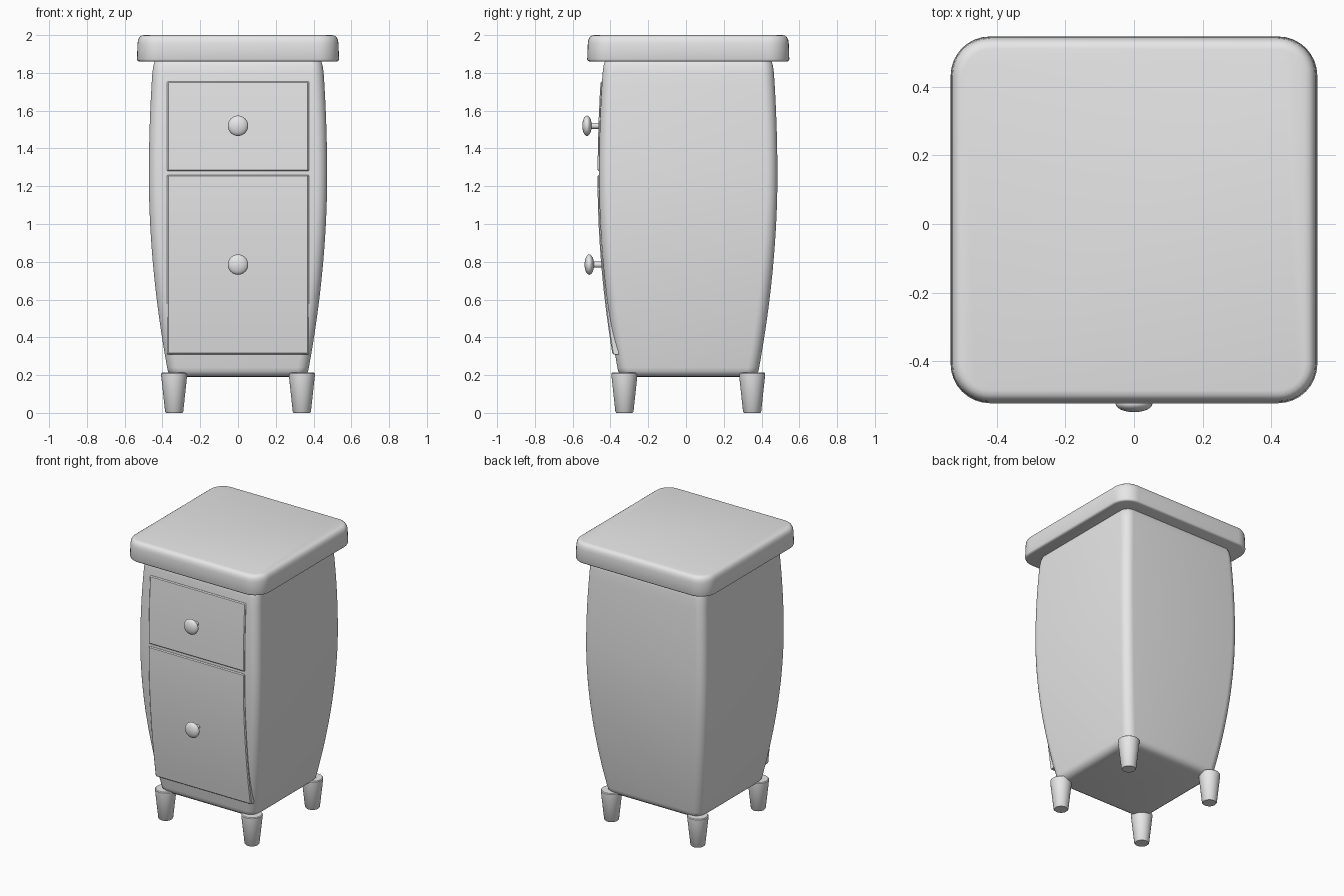
import bpy, bmesh, math

if "Cube" in bpy.data.objects:
    bpy.data.objects.remove(bpy.data.objects["Cube"])

CY = 0.012  # cabinet centre in y
paint = bpy.data.materials.new("light grey paint")
paint.diffuse_color = (0.8, 0.8, 0.8, 1)
paint.use_nodes = True
paint.node_tree.nodes["Principled BSDF"].inputs["Base Color"].default_value = paint.diffuse_color


def finish(bm, name, angle=35):
    bmesh.ops.recalc_face_normals(bm, faces=bm.faces)
    me = bpy.data.meshes.new(name)
    bm.to_mesh(me)
    bm.free()
    ob = bpy.data.objects.new(name, me)
    bpy.context.collection.objects.link(ob)
    me.materials.append(paint)
    bpy.ops.object.select_all(action='DESELECT')
    ob.select_set(True)
    bpy.context.view_layer.objects.active = ob
    bpy.ops.object.shade_smooth_by_angle(angle=math.radians(angle))
    return ob


def loft(name, loops, angle=35):
    """Skin closed loops of points and cap both ends."""
    bm = bmesh.new()
    rings = [[bm.verts.new(p) for p in loop] for loop in loops]
    n = len(rings[0])
    for a, b in zip(rings, rings[1:]):
        for i in range(n):
            j = (i + 1) % n
            bm.faces.new((a[i], a[j], b[j], b[i]))
    bm.faces.new(rings[0][::-1])
    bm.faces.new(rings[-1])
    return finish(bm, name, angle)


def rounded_square(half, r, z, steps=8):
    pts = []
    for q, (sx, sy) in enumerate(((1, 1), (-1, 1), (-1, -1), (1, -1))):
        for k in range(steps + 1):
            a = math.pi / 2 * (q + k / steps)
            pts.append((sx * (half - r) + r * math.cos(a),
                        CY + sy * (half - r) + r * math.sin(a), z))
    return pts


def lathe(name, profile, to_point, sides=32):
    return loft(name, [[to_point(r * math.cos(2 * math.pi * i / sides),
                                 r * math.sin(2 * math.pi * i / sides), h)
                        for i in range(sides)] for r, h in profile])


def bulge(z):
    """Half width of the bowed body at height z."""
    if z < 1.25:
        return 0.472 - 0.095 * ((1.25 - z) / 1.0) ** 1.9
    return 0.472 - 0.022 * ((z - 1.25) / 0.6) ** 2


# Bowed body with rounded corners and softened ends
rings = []
for k in range(5):
    a = math.pi / 2 * k / 4
    rings.append((bulge(0.24) - 0.05 * (1 - math.sin(a)), 0.24 - 0.05 * math.cos(a)))
rings += [(bulge(z), z) for z in [0.24 + 0.065 * i for i in range(1, 25)]]
rings += [(0.448, 1.84), (0.441, 1.86), (0.42, 1.88)]
loft("body", [rounded_square(h, 0.06, z) for h, z in rings], 50)

# Table top with rounded corners and soft rims
top = [(0.522, 1.86), (0.531, 1.863), (0.535, 1.872), (0.532, 1.955), (0.529, 1.975),
       (0.521, 1.99), (0.511, 1.997), (0.498, 2.0)]
loft("table_top", [rounded_square(h, 0.115 + h - 0.535, z) for h, z in top], 50)


# Curved drawer fronts that follow the body
def drawer(name, z0, z1, half=0.375, e=0.006):
    zs = [z0, z0 + e] + [z0 + (z1 - z0) * i / 14 for i in range(1, 14)] + [z1 - e, z1]
    loops = []
    for i, z in enumerate(zs):
        back = CY - bulge(z) + 0.02
        proud = 0.008 + 0.006 * max(0, (1.25 - z) / 0.94)
        front = CY - bulge(z) - proud
        if i in (0, len(zs) - 1):
            front += e
        loops.append([(-half, back, z), (-half, front + e, z), (-half + e, front, z),
                      (half - e, front, z), (half, front + e, z), (half, back, z)])
    loft(name, loops, 30)


drawer("upper_drawer", 1.28, 1.755)
drawer("lower_drawer", 0.31, 1.26)


# Flattened knobs on thin stems
def knob(name, z, tip):
    prof = [(0.016, tip + 0.12), (0.016, tip + 0.046)]
    for k in range(1, 12):
        a = math.pi * k / 12
        prof.append((0.054 * math.sin(a), tip + 0.025 + 0.025 * math.cos(a)))
    prof.append((0.002, tip))
    lathe(name, prof, lambda u, v, h: (u, h, z + v))


knob("upper_knob", 1.52, -0.549)
knob("lower_knob", 0.785, -0.537)

# Tapered legs
for sx in (-1, 1):
    for sy, side in ((-1, "front"), (1, "back")):
        lathe(f"{side}_leg_{'left' if sx < 0 else 'right'}",
              [(0.043, 0), (0.048, 0.006), (0.069, 0.2), (0.069, 0.208), (0.064, 0.213)],
              lambda u, v, h: (sx * 0.338 + u, CY + sy * 0.338 + v, h))
